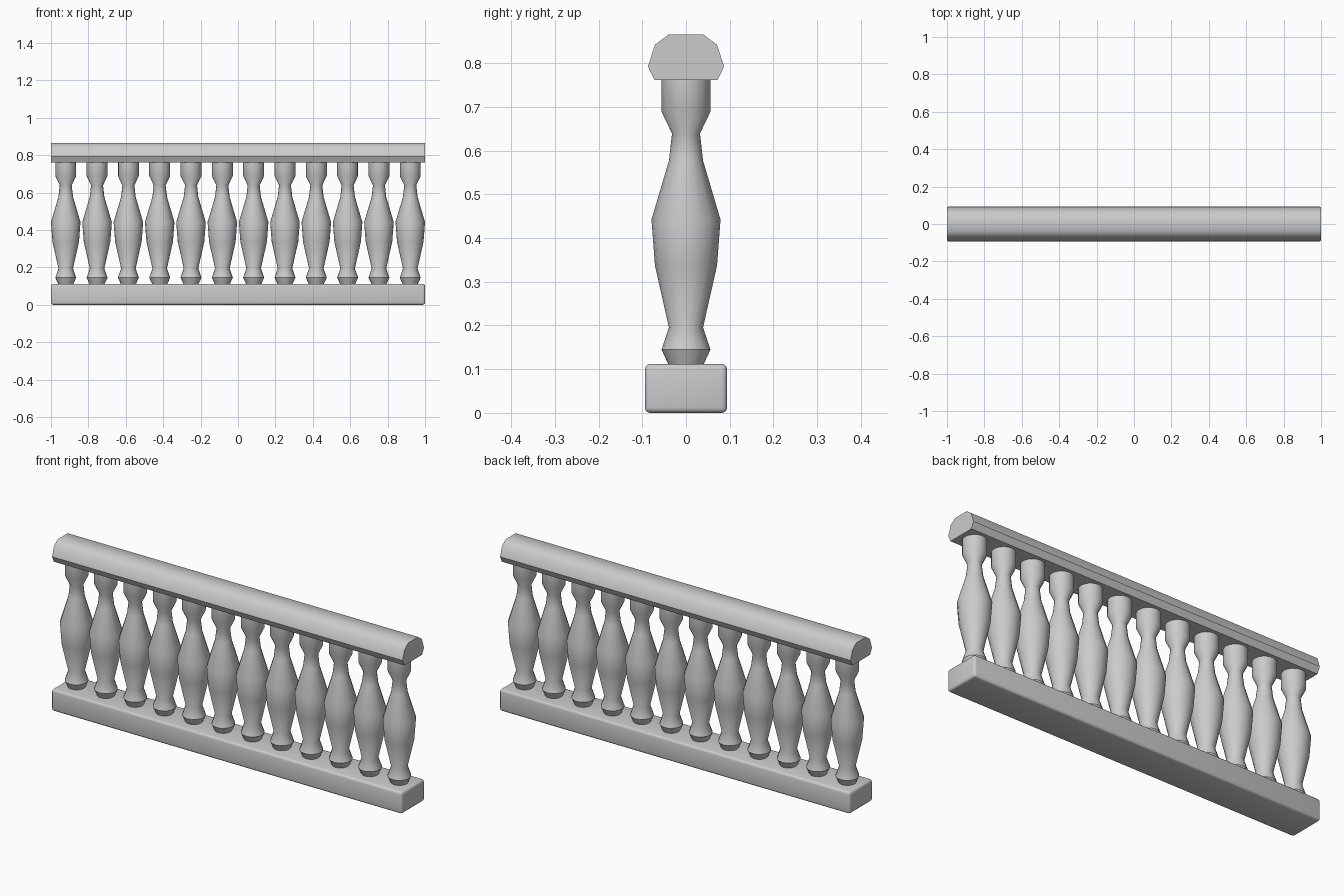
import bpy, bmesh, math

cube = bpy.data.objects.get("Cube")
if cube:
    bpy.data.objects.remove(cube, do_unlink=True)

stone = bpy.data.materials.new("pale_grey_stone")
stone.use_nodes = True
colour = (0.6, 0.6, 0.6, 1)
stone.diffuse_color = colour
stone.node_tree.nodes["Principled BSDF"].inputs["Base Color"].default_value = colour


def finish(bm, name, angle):
    """Turn a bmesh into a stone object with soft shading and sharp edges."""
    bmesh.ops.recalc_face_normals(bm, faces=bm.faces)
    mesh = bpy.data.meshes.new(name)
    bm.to_mesh(mesh)
    bm.free()
    mesh.materials.append(stone)
    obj = bpy.data.objects.new(name, mesh)
    bpy.context.collection.objects.link(obj)
    bpy.ops.object.select_all(action="DESELECT")
    obj.select_set(True)
    bpy.context.view_layer.objects.active = obj
    bpy.ops.object.shade_smooth_by_angle(angle=math.radians(angle))
    return obj


# Base plinth with rounded edges
bm = bmesh.new()
bmesh.ops.create_cube(bm, size=1)
for v in bm.verts:
    v.co = (v.co.x * 2, v.co.y * 0.188, (v.co.z + 0.5) * 0.112)
bmesh.ops.bevel(bm, geom=bm.edges[:], offset=0.012, segments=3,
                profile=0.5, affect="EDGES")
finish(bm, "base_plinth", 40)

# Handrail: faceted half profile mirrored, then extruded along x
half = [(0.072, 0.761), (0.087, 0.792), (0.071, 0.842), (0.04, 0.865)]
outline = half + [(-y, z) for y, z in reversed(half)]
bm = bmesh.new()
end = bm.faces.new([bm.verts.new((-1, y, z)) for y, z in outline])
side = bmesh.ops.extrude_face_region(bm, geom=[end], use_keep_orig=True)
bmesh.ops.translate(bm, vec=(2, 0, 0),
                    verts=[g for g in side["geom"] if isinstance(g, bmesh.types.BMVert)])
finish(bm, "handrail", 40)

# Baluster: turned profile of (radius, height)
profile = [(0.039, 0.108), (0.056, 0.145), (0.039, 0.195), (0.071, 0.337),
           (0.079, 0.442), (0.039, 0.577), (0.032, 0.639), (0.056, 0.689),
           (0.056, 0.763)]
SIDES = 16
bm = bmesh.new()
rings = []
for r, z in profile:
    angles = [math.tau * i / SIDES for i in range(SIDES)]
    rings.append([bm.verts.new((r * math.cos(a), r * math.sin(a), z)) for a in angles])
for low, high in zip(rings, rings[1:]):
    for i in range(SIDES):
        j = (i + 1) % SIDES
        bm.faces.new((low[i], low[j], high[j], high[i]))
bm.faces.new(rings[0])
bm.faces.new(rings[-1])
first = finish(bm, "baluster_1", 40)

# Evenly spaced row sharing one mesh
COUNT, REACH = 12, 0.921
for i in range(COUNT):
    obj = first
    if i:
        obj = first.copy()
        obj.name = f"baluster_{i + 1}"
        bpy.context.collection.objects.link(obj)
    obj.location.x = -REACH + 2 * REACH * i / (COUNT - 1)
